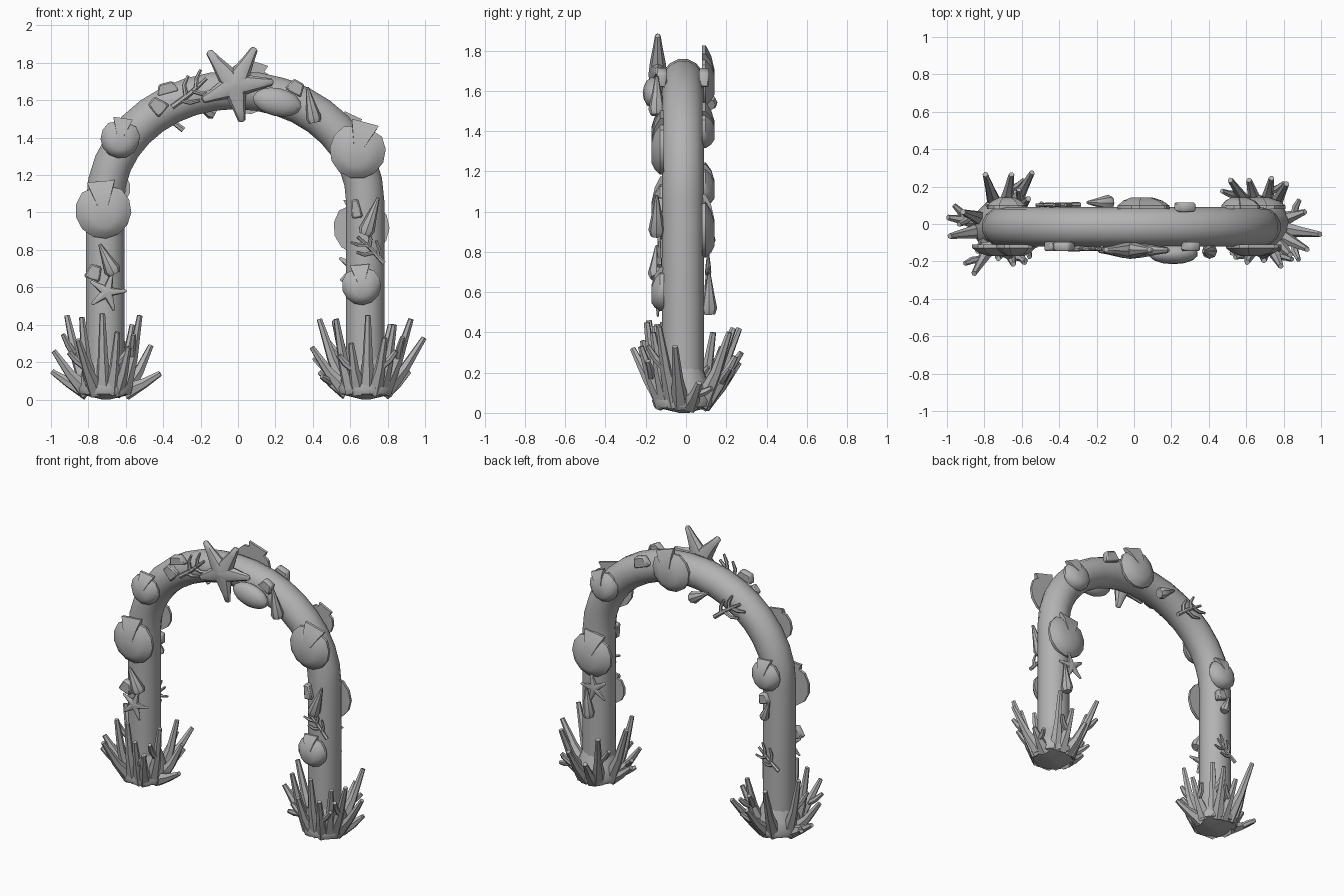
import bpy
import bmesh
from math import sin, cos, pi, radians
from mathutils import Vector, Matrix

old = bpy.data.objects.get("Cube")
if old:
    bpy.data.objects.remove(old, do_unlink=True)

grey = bpy.data.materials.new("stone_grey")
grey.use_nodes = True
grey.diffuse_color = (0.45, 0.45, 0.45, 1)
grey.node_tree.nodes["Principled BSDF"].inputs["Base Color"].default_value = (0.45, 0.45, 0.45, 1)

MID_Y = -0.015      # depth of the tube's centre line
TUBE = 0.105        # tube radius
FRONT, BACK = -1, 1


def finish(name, bm, smooth_angle=40):
    bmesh.ops.recalc_face_normals(bm, faces=bm.faces[:])
    mesh = bpy.data.meshes.new(name)
    bm.to_mesh(mesh)
    bm.free()
    mesh.materials.append(grey)
    obj = bpy.data.objects.new(name, mesh)
    bpy.context.collection.objects.link(obj)
    bpy.ops.object.select_all(action='DESELECT')
    obj.select_set(True)
    bpy.context.view_layer.objects.active = obj
    bpy.ops.object.shade_smooth_by_angle(angle=radians(smooth_angle))
    return obj


def add_tube(bm, points, radii, sides=6, ref=None):
    """Sweep a tapering ring along a path and cap both ends."""
    points = [Vector(p) for p in points]
    ref = ref or (points[1] - points[0]).orthogonal()
    rings = []
    for i, (p, r) in enumerate(zip(points, radii)):
        t = (points[min(i + 1, len(points) - 1)] - points[max(i - 1, 0)]).normalized()
        n = (ref - t * ref.dot(t)).normalized()
        b = t.cross(n)
        rings.append([bm.verts.new(p + r * (n * cos(a) + b * sin(a)))
                      for a in (2 * pi * k / sides for k in range(sides))])
    for low, high in zip(rings, rings[1:]):
        for k in range(sides):
            j = (k + 1) % sides
            bm.faces.new((low[k], low[j], high[j], high[k]))
    bm.faces.new(rings[0][::-1])
    bm.faces.new(rings[-1])


def surface_y(side, lift=0.0):
    return MID_Y + side * (TUBE + lift)


def put(bm, x, z, side, turn=0, lift=0.0):
    """Move a part drawn around the origin onto the front or back of the tube."""
    place = Matrix.Translation((x, surface_y(side, lift), z)) @ Matrix.Rotation(radians(turn), 4, 'Y')
    bmesh.ops.transform(bm, matrix=place, verts=bm.verts[:])


def scallop(name, x, z, r, turn, side):
    """Domed fan with two small ears at the hinge."""
    outline = [(sin(a), cos(a)) for a in (radians(45 + 27 * k) for k in range(11))]
    outline += [(-0.42, 0.8), (-0.5, 1.05), (0.5, 1.05), (0.42, 0.8)]
    bm = bmesh.new()
    rings = []
    for scale, depth, drop in ((1, -0.01, 0), (1, 0.008, 0), (0.75, 0.035, 0.08), (0.4, 0.052, 0.2)):
        rings.append([bm.verts.new((u * scale * r, side * depth, (v * scale - drop) * r))
                      for u, v in outline])
    count = len(outline)
    for low, high in zip(rings, rings[1:]):
        for k in range(count):
            j = (k + 1) % count
            bm.faces.new((low[k], low[j], high[j], high[k]))
    bm.faces.new(rings[0])
    bm.faces.new(rings[-1])
    put(bm, x, z, side, turn)
    finish(name, bm)


def spire(name, tip, base, r, side):
    """Pointed shell lying on the tube, from tip to wide base."""
    y = surface_y(side, 0.025)
    a, b = Vector((tip[0], y, tip[1])), Vector((base[0], y, base[1]))
    bm = bmesh.new()
    add_tube(bm, [a, a.lerp(b, 0.45), a.lerp(b, 0.85), b], [0.008, r * 0.6, r, r * 0.75], 8)
    finish(name, bm)


def starfish(name, x, z, arms, thick, side, flat=0.6):
    """Arms are (angle from up, length) pairs."""
    bm = bmesh.new()
    for angle, length in arms:
        d = Vector((sin(radians(angle)), 0, cos(radians(angle)))) * length
        add_tube(bm, [d * 0, d * 0.3, d * 0.7, d * 0.96, d],
                 [thick, thick * 0.85, thick * 0.5, thick * 0.32, thick * 0.12], 8)
    bmesh.ops.scale(bm, vec=(1, flat, 1), verts=bm.verts[:])
    put(bm, x, z, side, 0, 0.02)
    finish(name, bm)


def sprig(name, x, z, size, turn, side):
    """Small flat branching coral."""
    bm = bmesh.new()
    r = size * 0.11
    add_tube(bm, [(0, 0, -size), (0.05 * size, 0, 0), (0, 0, size)], [r * 1.2, r, r * 0.7])
    for start, way, reach in ((-0.5, 1, 0.6), (-0.2, -1, 0.7), (0.15, 1, 0.65), (0.4, -1, 0.45)):
        foot = Vector((0, 0, start * size))
        elbow = foot + Vector((way * reach * 0.6, 0, 0.25)) * size
        add_tube(bm, [foot, elbow, elbow + Vector((way * 0.2, 0, 0.4)) * size], [r, r * 0.9, r * 0.6])
    put(bm, x, z, side, turn, 0.012)
    finish(name, bm)


def pebble(name, x, z, width, height, turn, side):
    """Chipped shell fragment: a bevelled block."""
    bm = bmesh.new()
    bmesh.ops.create_cube(bm, size=1)
    for v in bm.verts:
        if v.co.z > 0:
            v.co.x *= 0.65
    bmesh.ops.scale(bm, vec=(width, 0.05, height), verts=bm.verts[:])
    bmesh.ops.bevel(bm, geom=bm.edges[:], offset=0.008, segments=1, affect='EDGES')
    put(bm, x, z, side, turn)
    finish(name, bm)


# Arch tube: two straight legs joined by an elliptical bow
CX, HALF, SPRING, RISE = -0.015, 0.695, 1.06, 0.595
path = [(CX - HALF, MID_Y, z) for z in (0.04, 0.55)]
path += [(CX - HALF * cos(pi * k / 18), MID_Y, SPRING + RISE * sin(pi * k / 18)) for k in range(19)]
path += [(CX + HALF, MID_Y, z) for z in (0.55, 0.04)]
bm = bmesh.new()
add_tube(bm, path, [TUBE] * len(path), 14, Vector((0, 1, 0)))
finish("arch_tube", bm)


def coral_base(name, x, tips):
    """Flared cup with a crown of stalks; tips are offsets from the leg."""
    bm = bmesh.new()
    add_tube(bm, [(x, MID_Y, z) for z in (0, 0.03, 0.06, 0.13, 0.22)],
             [0.02, 0.145, 0.155, 0.135, 0.1], 14)
    for i, (dx, dy, h) in enumerate(tips):
        out = Vector((dx, dy, 0))
        way = out.normalized()
        foot = Vector((x, MID_Y, 0))
        root = foot + way * 0.1 + Vector((0, 0, 0.04))
        tip = foot + out + Vector((0, 0, h))
        knee = root.lerp(tip, 0.45) + way * 0.015
        add_tube(bm, [root, knee, tip], [0.048, 0.028, 0.015])
        # every other stalk forks
        if i % 2 == 0:
            aside = Vector((-way.y, way.x, 0)) * (0.07 if i % 4 else -0.07)
            end = knee.lerp(tip, 0.55) + aside + way * 0.02
            add_tube(bm, [knee, knee.lerp(end, 0.5) + aside * 0.15, end], [0.02, 0.019, 0.013])
    finish(name, bm)


coral_base("right_coral_base", -0.705, [
    (-0.29, 0.05, 0.15), (-0.28, -0.05, 0.26), (-0.21, 0.08, 0.45), (-0.13, -0.13, 0.44),
    (-0.15, -0.25, 0.32), (-0.02, -0.17, 0.46), (0.06, -0.2, 0.36), (0.12, -0.19, 0.28),
    (0.18, -0.1, 0.45), (0.29, -0.04, 0.14), (0.24, 0.06, 0.29), (0.16, 0.29, 0.3),
    (0.05, 0.28, 0.25), (-0.09, 0.28, 0.42), (0.14, 0.15, 0.4)])
coral_base("left_coral_base", 0.685, [
    (-0.29, -0.04, 0.28), (-0.25, 0.05, 0.43), (-0.17, 0.25, 0.42), (-0.16, -0.14, 0.43),
    (-0.08, -0.19, 0.3), (0.01, -0.18, 0.45), (0.1, -0.21, 0.33), (0.15, -0.15, 0.4),
    (0.24, -0.12, 0.43), (0.31, -0.04, 0.33), (0.23, 0.08, 0.15), (0.13, 0.23, 0.4),
    (0.05, 0.26, 0.28), (-0.07, 0.25, 0.22), (-0.25, 0.0, 0.15)])

# Fan shells
scallop("right_leg_scallop", -0.72, 1.01, 0.15, -5, FRONT)
scallop("right_bow_scallop", -0.63, 1.395, 0.105, 8, FRONT)
scallop("left_bow_scallop", 0.64, 1.33, 0.15, 15, FRONT)
scallop("left_leg_scallop", 0.66, 0.61, 0.105, -5, FRONT)
scallop("back_left_leg_scallop", 0.66, 0.92, 0.15, -8, BACK)
scallop("back_left_bow_scallop", 0.57, 1.42, 0.105, 25, BACK)
scallop("back_top_scallop", 0.05, 1.665, 0.14, 18, BACK)
scallop("back_right_leg_scallop", -0.68, 1.13, 0.105, 5, BACK)

# Oval shell near the top
bm = bmesh.new()
bmesh.ops.create_uvsphere(bm, u_segments=14, v_segments=8, radius=1)
bmesh.ops.scale(bm, vec=(0.135, 0.055, 0.075), verts=bm.verts[:])
put(bm, 0.21, 1.59, FRONT, 12, 0.04)
finish("oval_shell", bm)

# Pointed shells
spire("bow_spire", (0.37, 1.67), (0.41, 1.48), 0.042, FRONT)
spire("left_leg_spire", (0.75, 1.08), (0.68, 0.88), 0.042, FRONT)
spire("right_leg_spire", (-0.74, 0.83), (-0.66, 0.67), 0.045, FRONT)
spire("back_left_spire", (0.69, 0.69), (0.67, 0.49), 0.04, BACK)
spire("back_top_spire", (-0.25, 1.6), (-0.12, 1.53), 0.042, BACK)
spire("back_right_spire", (-0.72, 0.96), (-0.68, 0.84), 0.032, BACK)

# Starfish
starfish("top_starfish", -0.02, 1.68,
         [(-37, 0.23), (29, 0.23), (85, 0.21), (168, 0.2), (245, 0.19)], 0.062, FRONT, 0.75)
small = [(15 + 72 * k, 0.105) for k in range(5)]
starfish("right_leg_starfish", -0.7, 0.575, small, 0.026, FRONT)
starfish("back_left_starfish", 0.63, 0.7, small, 0.026, BACK)

# Branching corals
sprig("bow_sprig", -0.26, 1.64, 0.12, 50, FRONT)
sprig("left_leg_sprig", 0.71, 0.8, 0.1, -45, FRONT)
sprig("back_bow_sprig", -0.39, 1.51, 0.12, -55, BACK)
sprig("back_right_leg_sprig", -0.71, 0.56, 0.1, 50, BACK)

# Shell fragments
for i, (x, z, w, h, turn, side) in enumerate((
        (0.31, 1.67, 0.1, 0.07, 30, FRONT), (0.63, 1.02, 0.06, 0.1, -10, FRONT),
        (-0.77, 0.68, 0.09, 0.08, 20, FRONT), (-0.43, 1.57, 0.09, 0.09, -50, FRONT),
        (-0.38, 1.665, 0.12, 0.06, -15, FRONT), (0.28, 1.67, 0.12, 0.07, 20, BACK),
        (-0.67, 0.97, 0.08, 0.07, 15, BACK))):
    pebble(f"shell_fragment_{i + 1}", x, z, w, h, turn, side)
